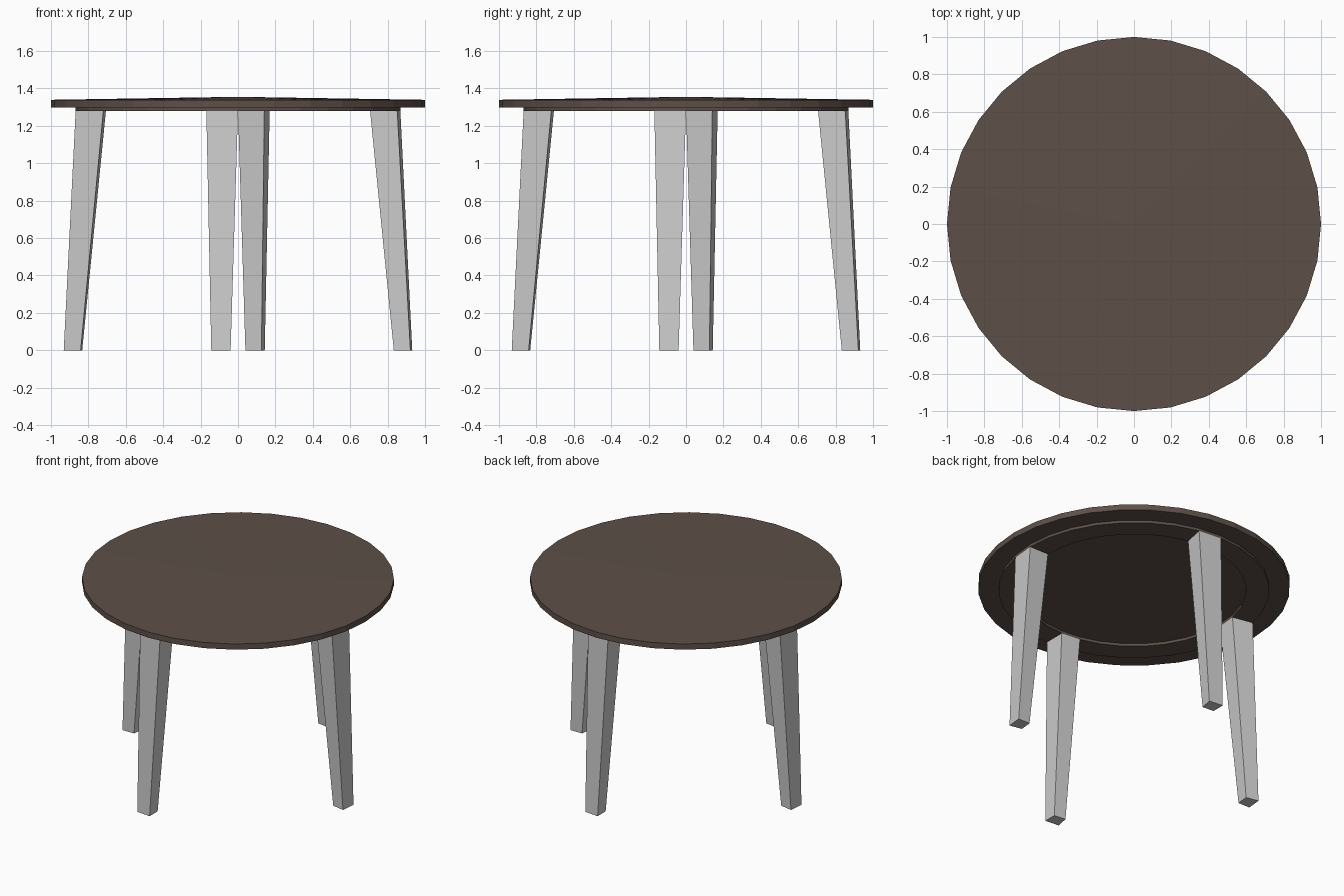
import bpy, bmesh
from math import sin, cos, pi, radians
from mathutils import Vector

if "Cube" in bpy.data.objects:
    bpy.data.objects.remove(bpy.data.objects["Cube"])

SIDES = 32
STEP = 2 * pi / SIDES
R_IN, R_OUT = 0.72, 0.868      # mounting ring under the top
Z_RING = 1.28


def finish(bm, name, material=None):
    mesh = bpy.data.meshes.new(name)
    bm.to_mesh(mesh)
    bm.free()
    obj = bpy.data.objects.new(name, mesh)
    bpy.context.collection.objects.link(obj)
    if material:
        mesh.materials.append(material)
    return obj


def polar(r, a, z):
    return Vector((r * cos(a), r * sin(a), z))


brown = bpy.data.materials.new("brown_wood")
brown.diffuse_color = (0.11, 0.08, 0.064, 1)
brown.use_nodes = True
brown.node_tree.nodes["Principled BSDF"].inputs["Base Color"].default_value = brown.diffuse_color

# Round top: slightly raised centre, rim and mounting ring, from a turned profile
profile = [(0, 1.355), (1, 1.339), (1, 1.299), (R_OUT, 1.299), (R_OUT, Z_RING),
           (R_IN, Z_RING), (R_IN, 1.299), (0, 1.299)]
bm = bmesh.new()
pts = [bm.verts.new((r, 0, z)) for r, z in profile]
edges = [bm.edges.new(pair) for pair in zip(pts, pts[1:])]
bmesh.ops.spin(bm, geom=pts + edges, cent=(0, 0, 0), axis=(0, 0, 1),
               angle=2 * pi, steps=SIDES)
bmesh.ops.remove_doubles(bm, verts=bm.verts, dist=0.0005)
bmesh.ops.recalc_face_normals(bm, faces=bm.faces)
finish(bm, "table_top", brown)


# Legs: each grows down from one ring segment, tapering and splaying outward
def make_leg(name, start):
    a, b = start, start + STEP
    top = [polar(R_IN, a, Z_RING), polar(R_OUT, a, Z_RING),
           polar(R_OUT, b, Z_RING), polar(R_IN, b, Z_RING)]
    centre = sum(top, Vector()) / 4
    foot_centre = centre + polar(0.096, (a + b) / 2, -Z_RING)
    bm = bmesh.new()
    upper = [bm.verts.new(p) for p in top]
    lower = [bm.verts.new(foot_centre + (p - centre) * 0.61) for p in top]
    for i in range(4):
        j = (i + 1) % 4
        bm.faces.new((upper[j], upper[i], lower[i], lower[j]))
    bm.faces.new(lower[::-1])
    # The joint with the ring stays open; outward winding is set above
    for f in bm.faces:
        f.normal_update()
        if f.normal.dot(f.calc_center_median() - (centre + foot_centre) / 2) < 0:
            f.normal_flip()
    finish(bm, name)


for name, turn in (("right_leg", 0), ("back_leg", 90), ("left_leg", 180), ("front_leg", 270)):
    make_leg(name, radians(turn) - STEP)
